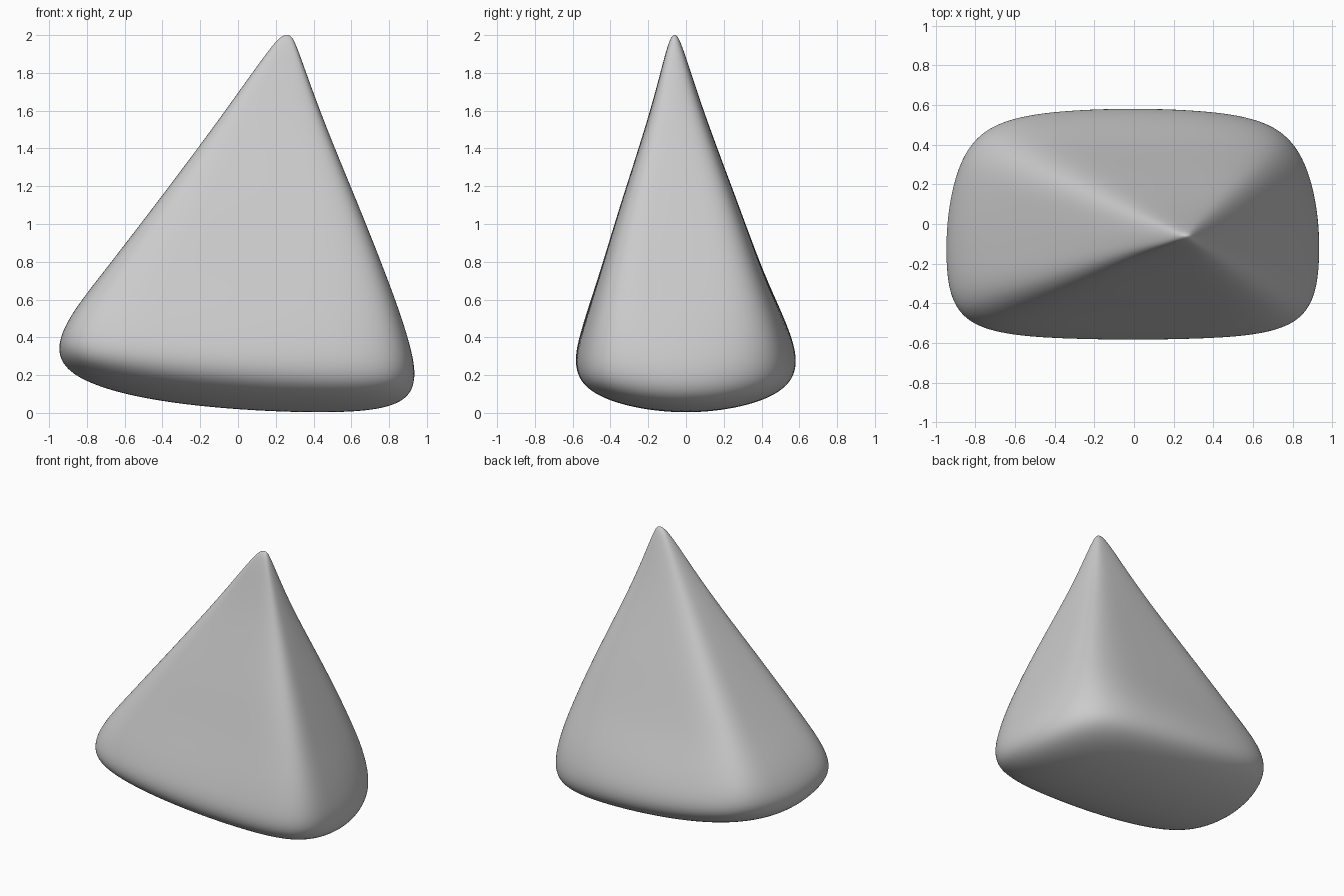
import bpy, bmesh

if "Cube" in bpy.data.objects:
    bpy.data.objects.remove(bpy.data.objects["Cube"])

# Control rings: z left, z right, x left, x right, y front, y back,
# then corner pull-in, corner lift, and lift of the front and back edges
RINGS = [
    (0.19, 0.04, -0.965, 0.975, -0.62, 0.62, 0.085, 0.05, 0.03),
    (0.43, 0.36, -0.955, 0.915, -0.57, 0.57, 0.045, 0.01, 0.01),
    (0.72, 0.70, -0.72, 0.785, -0.465, 0.42, 0.01, 0, 0),
    (1.10, 1.10, -0.43, 0.63, -0.35, 0.28, 0.01, 0, 0),
    (1.60, 1.60, -0.065, 0.43, -0.185, 0.09, 0.06, 0, 0),
    (1.95, 1.95, 0.18, 0.31, -0.10, -0.02, 0.10, 0, 0),
]
BOTTOM = (0.03, -0.02, -0.40, 0.55, -0.22, 0.22)
TIP = (2.006, 2.006, 0.24, 0.28, -0.07, -0.05)
FRONT, BACK = 1.045, 0.955      # the plan is slightly wider at the front


def point(spec, u, v):
    """Point on a tilted trapezoid; u, v run from 0 to 1."""
    zl, zr, xl, xr, yf, yb = spec[:6]
    z = zl + (zr - zl) * u
    if len(spec) > 6:
        pull, lift, edge = spec[6:]
        if v in (0, 1):
            z += edge
        if u in (0, 1) and v in (0, 1):
            z += lift
            pull *= 0.7 + 0.4 * v
            u += pull * (1 - 2 * u)
            v += pull * (1 - 2 * v) * 0.8
    mid, half = (xl + xr) / 2, (xr - xl) / 2
    x = mid + half * (2 * u - 1) * (FRONT + (BACK - FRONT) * v)
    return (x, yf + (yb - yf) * v, z)


bm = bmesh.new()
a, b = 1 / 3, 2 / 3
loop_uv = [(0, 0), (a, 0), (b, 0), (1, 0), (1, a), (1, b),
           (1, 1), (b, 1), (a, 1), (0, 1), (0, b), (0, a)]
rings = [[bm.verts.new(point(r, u, v)) for u, v in loop_uv] for r in RINGS]

# Side walls
for low, high in zip(rings, rings[1:]):
    for i in range(12):
        j = (i + 1) % 12
        bm.faces.new((low[i], low[j], high[j], high[i]))


def cap(ring, spec):
    """Close a ring of 12 with a three by three patch."""
    inner = [bm.verts.new(point(spec, u, v))
             for u, v in ((0, 0), (1, 0), (1, 1), (0, 1))]
    for k in range(4):
        c, n = 3 * k, (k + 1) % 4
        bm.faces.new((ring[c], ring[c + 1], inner[k], ring[c - 1]))
        bm.faces.new((ring[c + 1], ring[c + 2], inner[n], inner[k]))
    bm.faces.new(inner)


cap(rings[0], BOTTOM)
cap(rings[-1], TIP)
bmesh.ops.recalc_face_normals(bm, faces=bm.faces)
for f in bm.faces:
    f.smooth = True

# Rounded leaning pyramid
mesh = bpy.data.meshes.new("rounded_pyramid")
bm.to_mesh(mesh)
bm.free()
obj = bpy.data.objects.new("rounded_pyramid", mesh)
bpy.context.collection.objects.link(obj)
sub = obj.modifiers.new("smooth", 'SUBSURF')
sub.levels = sub.render_levels = 4
